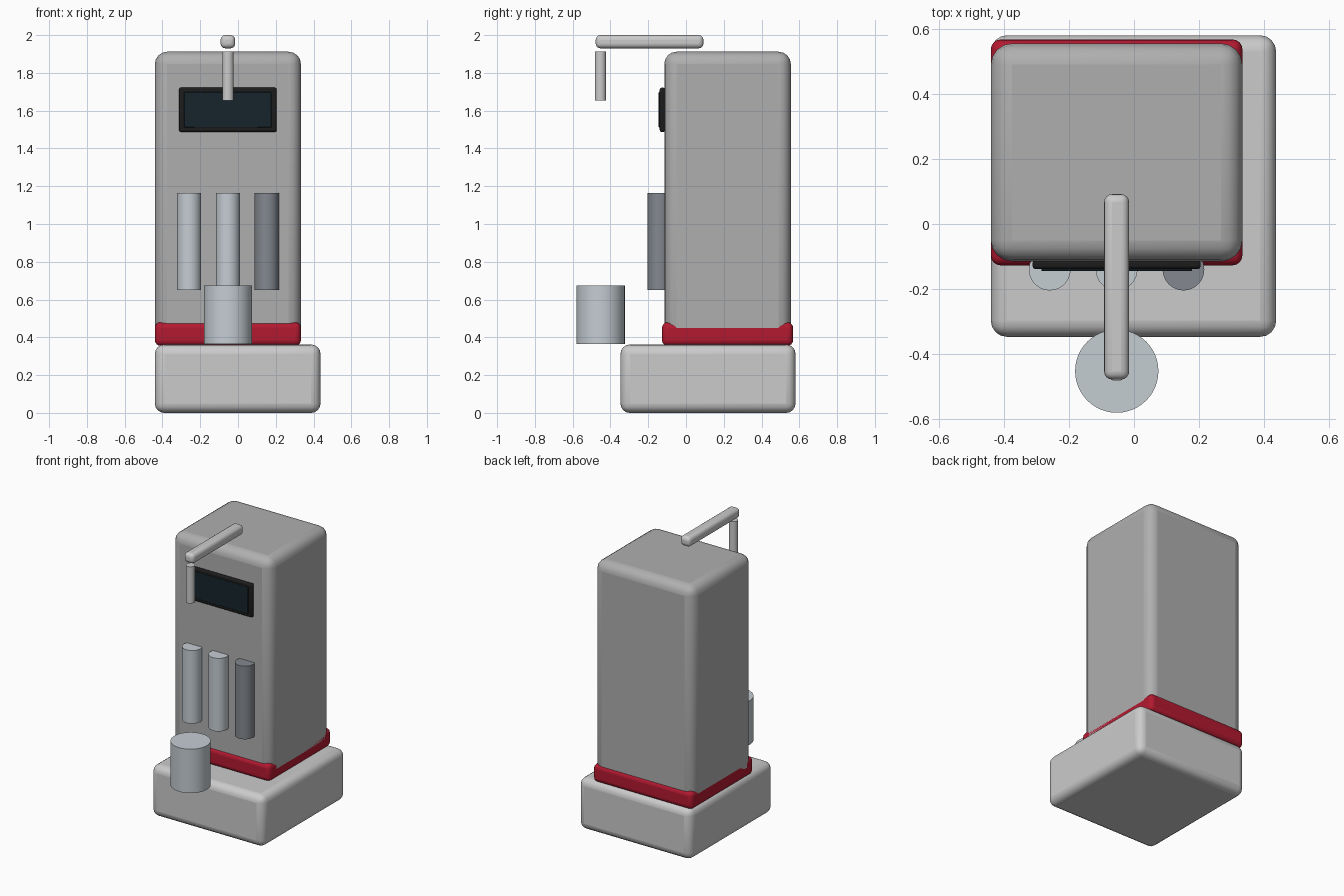
import bpy, math

if "Cube" in bpy.data.objects:
    bpy.data.objects.remove(bpy.data.objects["Cube"])


def material(name, rgb):
    m = bpy.data.materials.new(name)
    m.diffuse_color = (*rgb, 1)
    m.use_nodes = True
    m.node_tree.nodes["Principled BSDF"].inputs["Base Color"].default_value = m.diffuse_color
    return m


RED = material("red", (0.45, 0.01, 0.03))
BLACK = material("black", (0.012, 0.012, 0.012))
GLASS = material("dark_glass", (0.008, 0.018, 0.025))
PALE = material("pale_metal", (0.56, 0.61, 0.65))
SLATE = material("slate", (0.23, 0.25, 0.28))
BODY = material("body_grey", (0.43, 0.43, 0.43))


def finish(obj, name, mat):
    obj.name = name
    if mat:
        obj.data.materials.append(mat)
    bpy.ops.object.shade_smooth_by_angle(angle=math.radians(35))
    return obj


def rounded_box(name, x, y, z, radius, mat=None, segments=4):
    """Box spanning the (min, max) pairs, with rounded edges."""
    spans = (x, y, z)
    bpy.ops.mesh.primitive_cube_add(size=1, location=[(a + b) / 2 for a, b in spans])
    obj = bpy.context.object
    obj.scale = [b - a for a, b in spans]
    bpy.ops.object.transform_apply(location=False, rotation=False, scale=True)
    bevel = obj.modifiers.new("round", "BEVEL")
    bevel.width = radius
    bevel.segments = segments
    return finish(obj, name, mat)


def cylinder(name, x, y, z, radius, mat=None):
    bpy.ops.mesh.primitive_cylinder_add(vertices=48, radius=radius, depth=z[1] - z[0],
                                        location=(x, y, (z[0] + z[1]) / 2))
    return finish(bpy.context.object, name, mat)


# cabinet: plinth, red band and tall body
rounded_box("base", (-0.44, 0.437), (-0.347, 0.58), (0, 0.362), 0.05)
rounded_box("band", (-0.44, 0.333), (-0.127, 0.567), (0.355, 0.48), 0.03, RED)
rounded_box("body", (-0.44, 0.333), (-0.115, 0.555), (0.36, 1.912), 0.065, BODY)

# display
rounded_box("screen_frame", (-0.312, 0.205), (-0.139, -0.11), (1.487, 1.722), 0.01, BLACK, 2)
rounded_box("screen", (-0.285, 0.178), (-0.145, -0.12), (1.51, 1.698), 0.004, GLASS, 2)

# three canisters on the front
for i, mat in enumerate((PALE, PALE, SLATE)):
    cylinder(f"canister_{i + 1}", -0.259 + 0.2055 * i, -0.14, (0.65, 1.165), 0.064, mat)

# overhead arm with hanging spout, and the cup below it
rounded_box("arm", (-0.092, -0.015), (-0.478, 0.092), (1.93, 2.0), 0.025)
cylinder("spout", -0.053, -0.453, (1.655, 1.913), 0.03)
cylinder("cup", -0.053, -0.452, (0.365, 0.675), 0.128, PALE)
